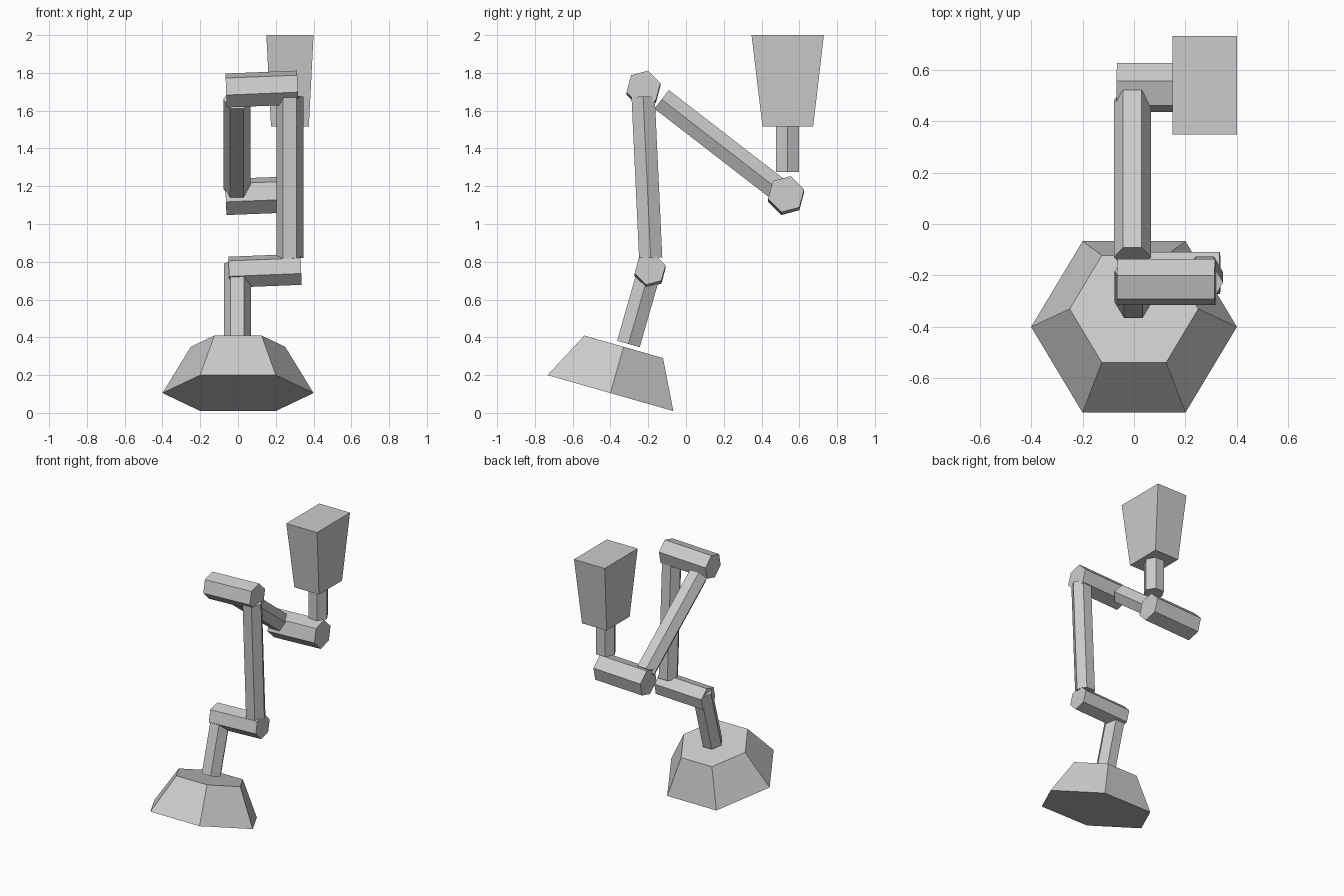
import bpy, bmesh
from math import sin, cos, radians, pi
from mathutils import Vector

if "Cube" in bpy.data.objects:
    bpy.data.objects.remove(bpy.data.objects["Cube"])


def loft(name, lower, upper):
    """Closed solid between two matching rings of points."""
    bm = bmesh.new()
    a = [bm.verts.new(p) for p in lower]
    b = [bm.verts.new(p) for p in upper]
    n = len(a)
    bm.faces.new(a[::-1])
    bm.faces.new(b)
    for i in range(n):
        j = (i + 1) % n
        bm.faces.new((a[i], a[j], b[j], b[i]))
    bmesh.ops.recalc_face_normals(bm, faces=bm.faces)
    me = bpy.data.meshes.new(name)
    bm.to_mesh(me)
    bm.free()
    ob = bpy.data.objects.new(name, me)
    bpy.context.collection.objects.link(ob)
    return ob


def hex_bar(name, p, q, r1, r2=None, corner=(1, 0, 0)):
    """Six-sided bar from p to q with one corner facing the given direction."""
    p, q, c = Vector(p), Vector(q), Vector(corner)
    axis = (q - p).normalized()
    u = (c - axis * c.dot(axis)).normalized()
    v = axis.cross(u)
    ring = [u * cos(k * pi / 3) + v * sin(k * pi / 3) for k in range(6)]
    r2 = r1 if r2 is None else r2
    return loft(name, [p + d * r1 for d in ring], [q + d * r2 for d in ring])


def joint(name, x1, x2, y, z, r):
    """Crosswise hexagonal pivot, its right end slightly raised."""
    roll = radians(15)
    drop = (x2 - x1) * 0.04
    hex_bar(name, (x1, y, z - drop), (x2, y, z), r, corner=(0, cos(roll), sin(roll)))


def rect(x1, x2, y1, y2, z):
    return [(x1, y1, z), (x2, y1, z), (x2, y2, z), (x1, y2, z)]


# tilted foot
hex_bar("base", (0, -0.40, 0.105), (0, -0.33, 0.35), 0.40, 0.25)

# limb segments
hex_bar("lower_post", (-0.003, -0.305, 0.365), (-0.003, -0.183, 0.79), 0.072)
hex_bar("upright_arm", (0.275, -0.187, 0.82), (0.275, -0.227, 1.675), 0.071)
hex_bar("forearm", (-0.006, -0.129, 1.66), (-0.006, 0.483, 1.187), 0.072)
hex_bar("neck", (0.275, 0.538, 1.275), (0.275, 0.538, 1.515), 0.071)

# crosswise pivots
joint("lower_joint", -0.048, 0.334, -0.19, 0.76, 0.085)
joint("upper_joint", -0.063, 0.316, -0.225, 1.722, 0.093)
joint("wrist_joint", -0.065, 0.316, 0.53, 1.158, 0.099)

# tapered head block
loft("head", rect(0.175, 0.375, 0.405, 0.673, 1.515), rect(0.15, 0.40, 0.347, 0.73, 2.0))
